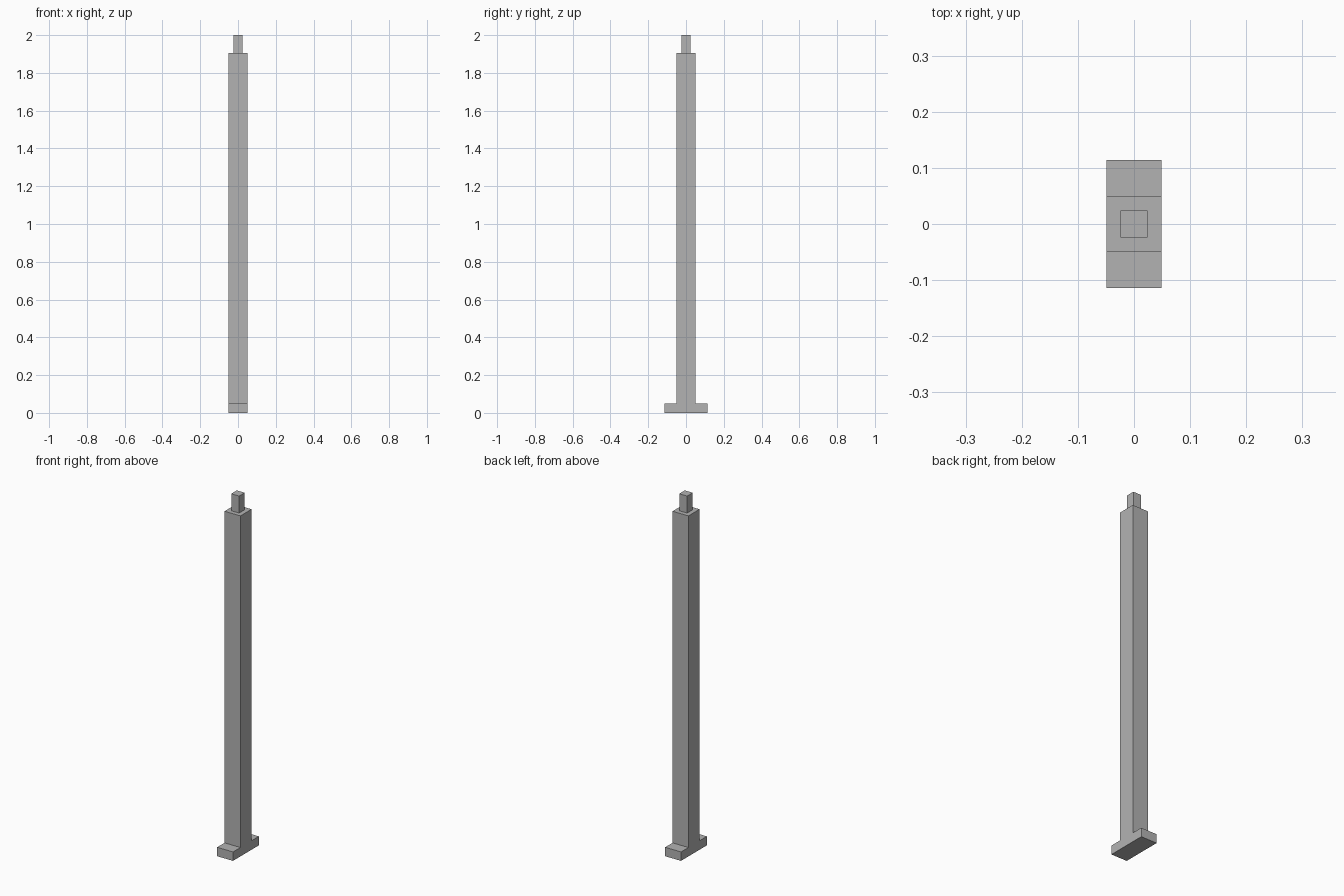
import bpy
import bmesh

cube = bpy.data.objects.get("Cube")
if cube:
    bpy.data.objects.remove(cube, do_unlink=True)

grey = bpy.data.materials.new("plain grey")
grey.use_nodes = True
colour = (0.45, 0.45, 0.45, 1)
grey.diffuse_color = colour
grey.node_tree.nodes["Principled BSDF"].inputs["Base Color"].default_value = colour

HALF = 0.049        # half width of the post
FOOT = 0.114        # half length of the foot
FOOT_TOP = 0.05
POST_TOP = 1.905
PEG = 0.0245        # half width of the peg
TOP = 2.0


def extruded(name, outline, half_x):
    """Extrude a closed (y, z) outline along x, centred on x = 0."""
    bm = bmesh.new()
    face = bm.faces.new([bm.verts.new((-half_x, y, z)) for y, z in outline])
    result = bmesh.ops.extrude_face_region(bm, geom=[face])
    verts = [v for v in result["geom"] if isinstance(v, bmesh.types.BMVert)]
    bmesh.ops.translate(bm, verts=verts, vec=(2 * half_x, 0, 0))
    bmesh.ops.recalc_face_normals(bm, faces=bm.faces)
    mesh = bpy.data.meshes.new(name)
    bm.to_mesh(mesh)
    bm.free()
    mesh.materials.append(grey)
    obj = bpy.data.objects.new(name, mesh)
    bpy.context.collection.objects.link(obj)
    return obj


# Post and foot: one upside-down T, flush on both sides
half_outline = [(FOOT, 0), (FOOT, FOOT_TOP), (HALF, FOOT_TOP), (HALF, POST_TOP)]
mirrored = [(-y, z) for y, z in reversed(half_outline)]
extruded("post_with_foot", half_outline + mirrored, HALF)

# Peg standing on top of the post
extruded("top_peg", [(PEG, POST_TOP), (PEG, TOP), (-PEG, TOP), (-PEG, POST_TOP)], PEG)
